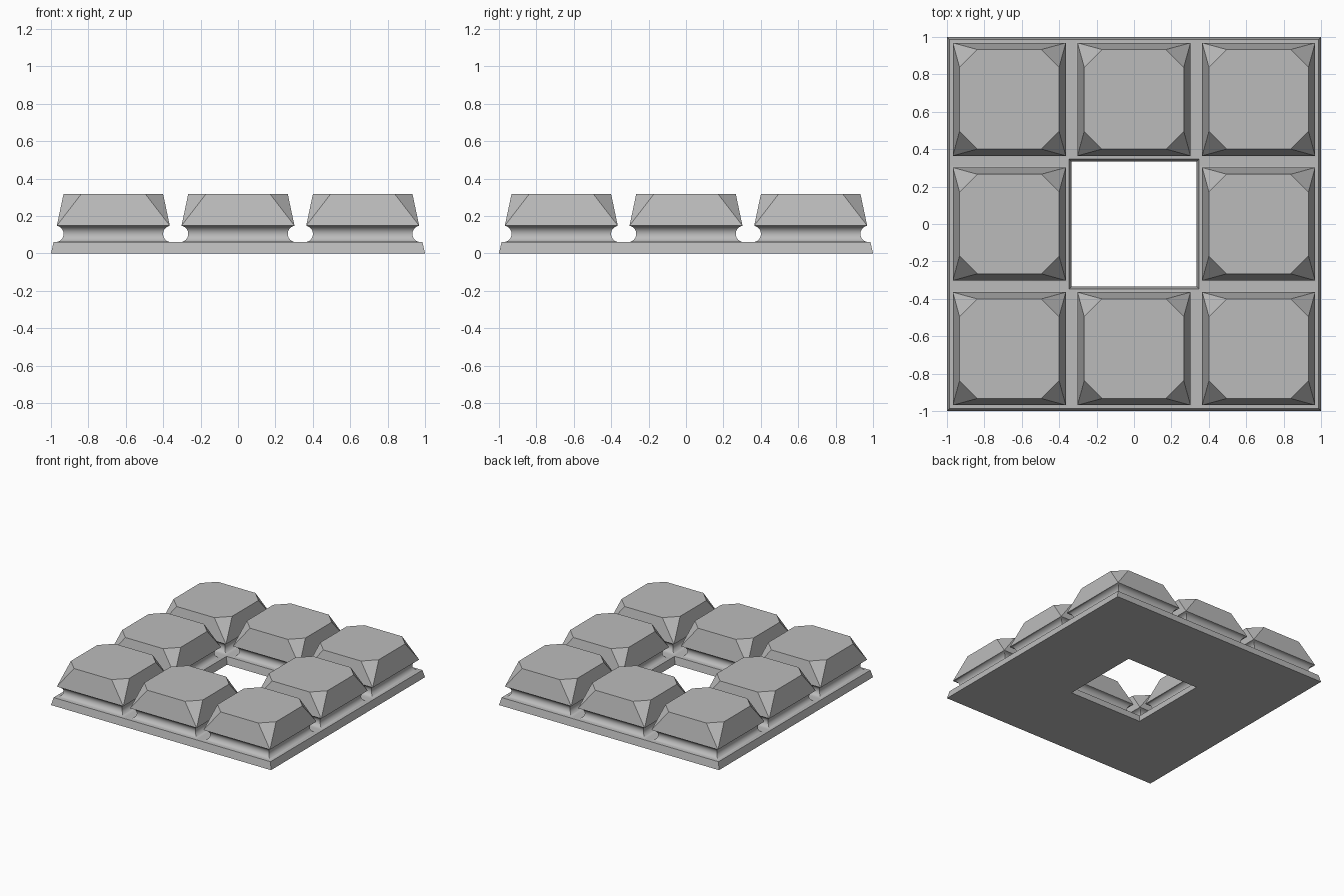
import bpy, bmesh, math

old = bpy.data.objects.get("Cube")
if old:
    bpy.data.objects.remove(old, do_unlink=True)

PITCH = 2 / 3        # spacing of the blocks
BASE_H = 0.06        # slab height
CAP_Z = 0.148        # underside of the caps
TOP_Z = 0.318        # flat top of the caps

grey = bpy.data.materials.new("stone grey")
grey.use_nodes = True
grey.diffuse_color = (0.5, 0.5, 0.5, 1)
grey.node_tree.nodes["Principled BSDF"].inputs["Base Color"].default_value = (0.5, 0.5, 0.5, 1)


def finish(bm, name, location=(0, 0, 0)):
    bmesh.ops.recalc_face_normals(bm, faces=bm.faces)
    mesh = bpy.data.meshes.new(name)
    bm.to_mesh(mesh)
    bm.free()
    mesh.materials.append(grey)
    obj = bpy.data.objects.new(name, mesh)
    obj.location = location
    bpy.context.collection.objects.link(obj)
    return obj


def square_loft(bm, profile, closed=False):
    """Sweep a (half width, z) profile around a square."""
    signs = ((-1, -1), (1, -1), (1, 1), (-1, 1))
    rings = [[bm.verts.new((sx * h, sy * h, z)) for sx, sy in signs] for h, z in profile]
    pairs = list(zip(rings, rings[1:]))
    if closed:
        pairs.append((rings[-1], rings[0]))
    for a, b in pairs:
        for i in range(4):
            j = (i + 1) % 4
            bm.faces.new((a[i], a[j], b[j], b[i]))


# Base slab: tapered square frame with an open middle
bm = bmesh.new()
square_loft(bm, [(1, 0), (0.986, BASE_H), (0.348, BASE_H), (0.334, 0)], closed=True)
finish(bm, "base_frame")


def make_neck(name, location):
    # Concave half-round groove between slab and cap
    radius = (CAP_Z - BASE_H) / 2
    steps = 16
    profile = []
    for i in range(steps + 1):
        a = math.radians(-90 - 170 * i / steps)
        profile.append((0.31 + radius * math.cos(a), BASE_H + radius + radius * math.sin(a)))
    profile[-1] = (0.302, CAP_Z)
    bm = bmesh.new()
    square_loft(bm, profile)
    obj = finish(bm, name, location)
    bpy.ops.object.select_all(action="DESELECT")
    obj.select_set(True)
    bpy.context.view_layer.objects.active = obj
    bpy.ops.object.shade_smooth_by_angle(angle=math.radians(30))


def make_cap(name, location):
    # Square foot rising to a smaller top with clipped corners
    bottom, top, clip = 0.302, 0.266, 0.095
    bm = bmesh.new()
    for sx in (-1, 1):
        for sy in (-1, 1):
            bm.verts.new((sx * bottom, sy * bottom, CAP_Z))
            bm.verts.new((sx * (top - clip), sy * top, TOP_Z))
            bm.verts.new((sx * top, sy * (top - clip), TOP_Z))
    bmesh.ops.convex_hull(bm, input=bm.verts)
    bmesh.ops.dissolve_limit(bm, angle_limit=math.radians(1), verts=bm.verts, edges=bm.edges)
    finish(bm, name, location)


# Eight blocks around the opening
columns = {"right": -1, "middle": 0, "left": 1}
rows = {"front": -1, "centre": 0, "back": 1}
for row, iy in rows.items():
    for column, ix in columns.items():
        if ix == 0 and iy == 0:
            continue
        place = (ix * PITCH, iy * PITCH, 0)
        make_neck(f"neck_{row}_{column}", place)
        make_cap(f"cap_{row}_{column}", place)
